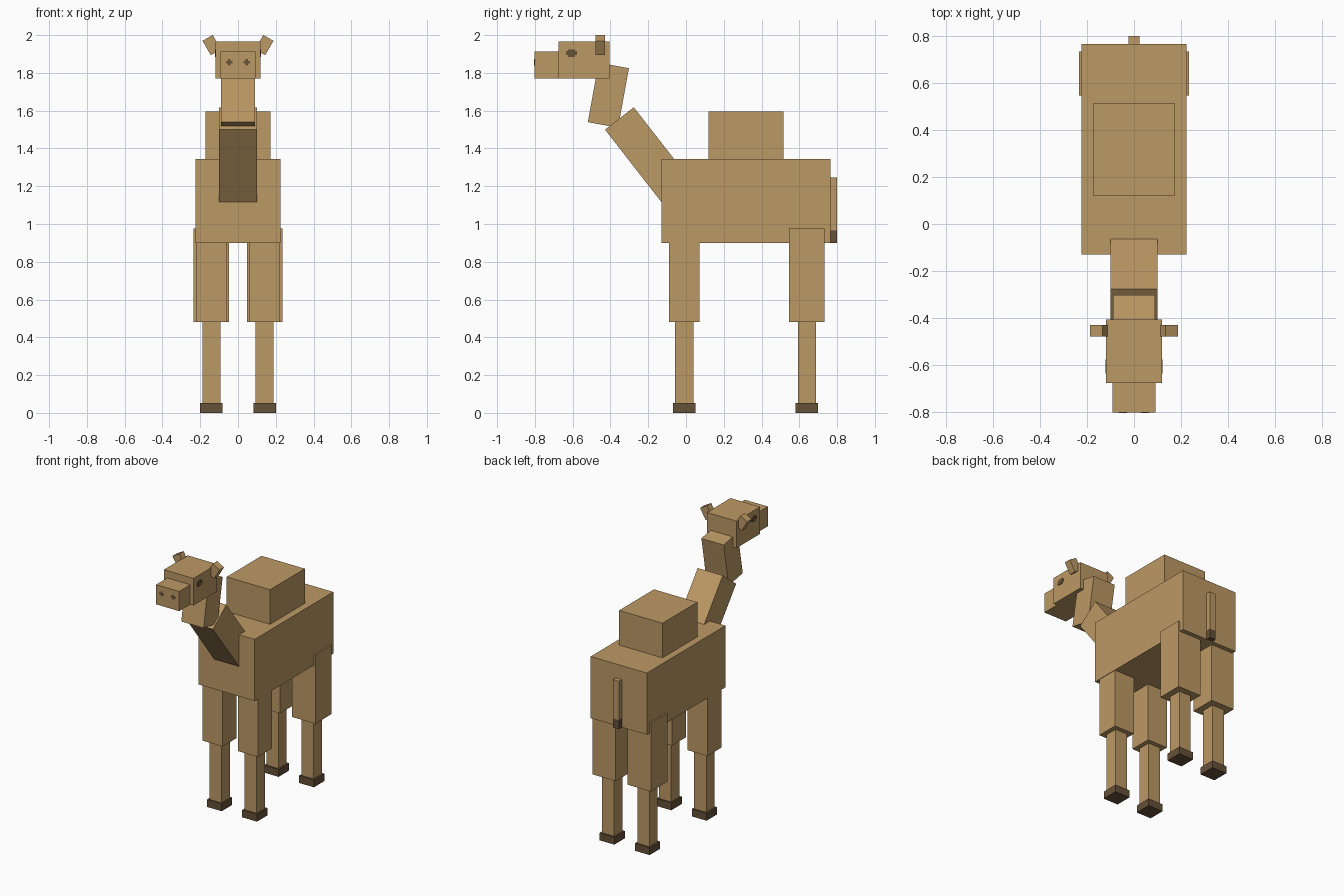
import bpy, math

if "Cube" in bpy.data.objects:
    bpy.data.objects.remove(bpy.data.objects["Cube"])


def material(name, rgb):
    m = bpy.data.materials.new(name)
    m.diffuse_color = (*rgb, 1)
    m.use_nodes = True
    m.node_tree.nodes["Principled BSDF"].inputs["Base Color"].default_value = m.diffuse_color
    return m


TAN = material("tan_hide", (0.503, 0.319, 0.130))
DARK = material("dark_brown", (0.133, 0.082, 0.039))


def box(name, centre, size, mat=TAN, rx=0, ry=0):
    """Box from its centre, full size and tilt in degrees."""
    bpy.ops.mesh.primitive_cube_add(size=1, location=centre)
    ob = bpy.context.object
    ob.name = name
    ob.scale = size
    ob.rotation_euler = (math.radians(rx), math.radians(ry), 0)
    ob.data.materials.append(mat)
    return ob


def span(name, x, y, z, mat=TAN):
    """Box from its extent along each axis."""
    ends = (x, y, z)
    return box(name, [(a + b) / 2 for a, b in ends], [b - a for a, b in ends], mat)


# Trunk and hump
span("body", (-0.224, 0.224), (-0.13, 0.766), (0.90, 1.345))
span("hump", (-0.173, 0.173), (0.118, 0.515), (1.33, 1.595))

# Neck in two tilted blocks
box("lower_neck", (0, -0.162, 1.314), (0.2, 0.193, 0.62), rx=37.9)
box("upper_neck", (0, -0.411, 1.682), (0.178, 0.163, 0.32), rx=-10.3)

# Head and snout
span("head", (-0.118, 0.118), (-0.676, -0.406), (1.77, 1.965))
span("snout", (-0.092, 0.092), (-0.802, -0.67), (1.77, 1.912))

# Tail with dark tuft
span("tail", (-0.024, 0.024), (0.76, 0.80), (0.965, 1.245))
span("tail_tuft", (-0.024, 0.024), (0.76, 0.80), (0.90, 0.965), DARK)

for s, side in ((-1, "left"), (1, "right")):
    # Ears, eyes and nostrils
    box(f"{side}_ear", (s * 0.139, -0.454, 1.947), (0.062, 0.05, 0.088), ry=s * 30)
    box(f"{side}_eye_wide", (s * 0.118, -0.606, 1.905), (0.006, 0.058, 0.02), DARK)
    box(f"{side}_eye_tall", (s * 0.118, -0.606, 1.905), (0.005, 0.036, 0.04), DARK)
    box(f"{side}_nostril_wide", (s * 0.046, -0.802, 1.856), (0.034, 0.005, 0.012), DARK)
    box(f"{side}_nostril_tall", (s * 0.046, -0.802, 1.856), (0.012, 0.004, 0.034), DARK)

    # Legs: thigh, shin and hoof
    for end, y, width, top in (("front", -0.009, 0.16, 0.95), ("rear", 0.64, 0.187, 0.975)):
        x = s * 0.141
        box(f"{side}_{end}_thigh", (x, y, (0.48 + top) / 2), (width, width, top - 0.48))
        box(f"{side}_{end}_shin", (x, y, 0.27), (0.096, 0.096, 0.44))
        box(f"{side}_{end}_hoof", (x, y, 0.0265), (0.118, 0.12, 0.053), DARK)
